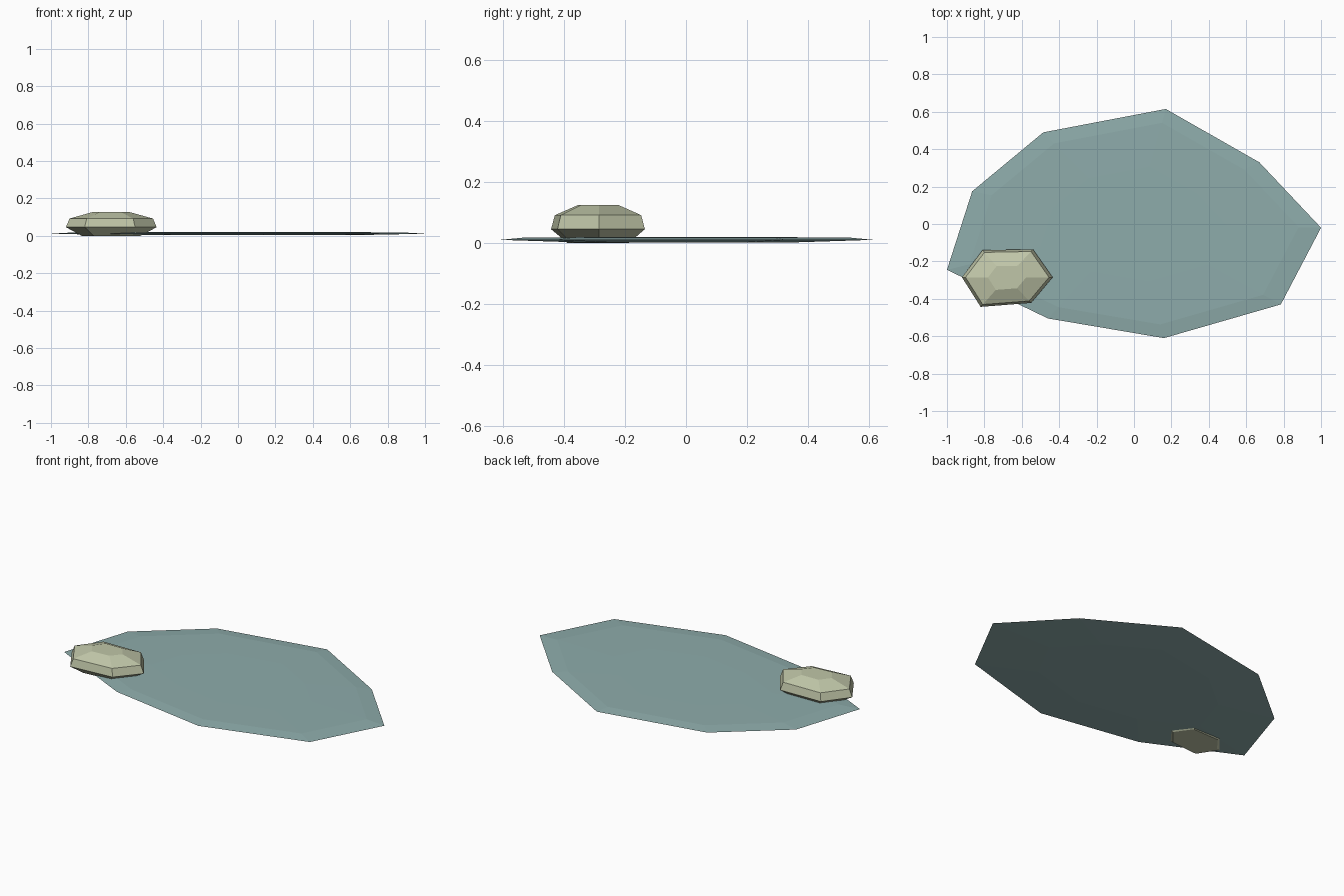
import bpy
import bmesh

if "Cube" in bpy.data.objects:
    bpy.data.objects.remove(bpy.data.objects["Cube"])


def material(name, rgb):
    m = bpy.data.materials.new(name)
    m.diffuse_color = (*rgb, 1)
    m.use_nodes = True
    m.node_tree.nodes["Principled BSDF"].inputs["Base Color"].default_value = m.diffuse_color
    return m


def faceted_solid(name, outline, centre, rings, mat):
    """Stack scaled copies of an outline; rings are (scale, z) from the bottom up."""
    bm = bmesh.new()
    cx, cy = centre
    loops = [[bm.verts.new((cx + (x - cx) * s, cy + (y - cy) * s, z))
              for x, y in outline] for s, z in rings]
    n = len(outline)
    for low, high in zip(loops, loops[1:]):
        for i in range(n):
            j = (i + 1) % n
            bm.faces.new((low[i], low[j], high[j], high[i]))
    bm.faces.new(loops[0][::-1])
    bm.faces.new(loops[-1])
    bmesh.ops.recalc_face_normals(bm, faces=bm.faces)
    mesh = bpy.data.meshes.new(name)
    bm.to_mesh(mesh)
    bm.free()
    mesh.materials.append(mat)
    obj = bpy.data.objects.new(name, mesh)
    bpy.context.collection.objects.link(obj)
    return obj


water = material("water_teal", (0.27, 0.413, 0.407))
stone = material("pale_stone", (0.527, 0.565, 0.392))

# Thin pool of water with a bevelled rim
pool_outline = [(1, -0.02), (0.67, 0.33), (0.17, 0.615), (-0.485, 0.49),
                (-0.865, 0.175), (-1, -0.245), (-0.46, -0.505),
                (0.16, -0.61), (0.785, -0.43)]
faceted_solid("pool", pool_outline, (0, 0),
              [(0.6, 0.003), (1, 0.011), (0.88, 0.018), (0.5, 0.02)], water)

# Hexagonal pebble sitting on the pool's edge
pebble_outline = [(-0.435, -0.285), (-0.54, -0.135), (-0.81, -0.14),
                  (-0.92, -0.285), (-0.82, -0.443), (-0.55, -0.422)]
faceted_solid("pebble", pebble_outline, (-0.68, -0.287),
              [(0.65, 0), (1, 0.046), (0.92, 0.092), (0.42, 0.126)], stone)
